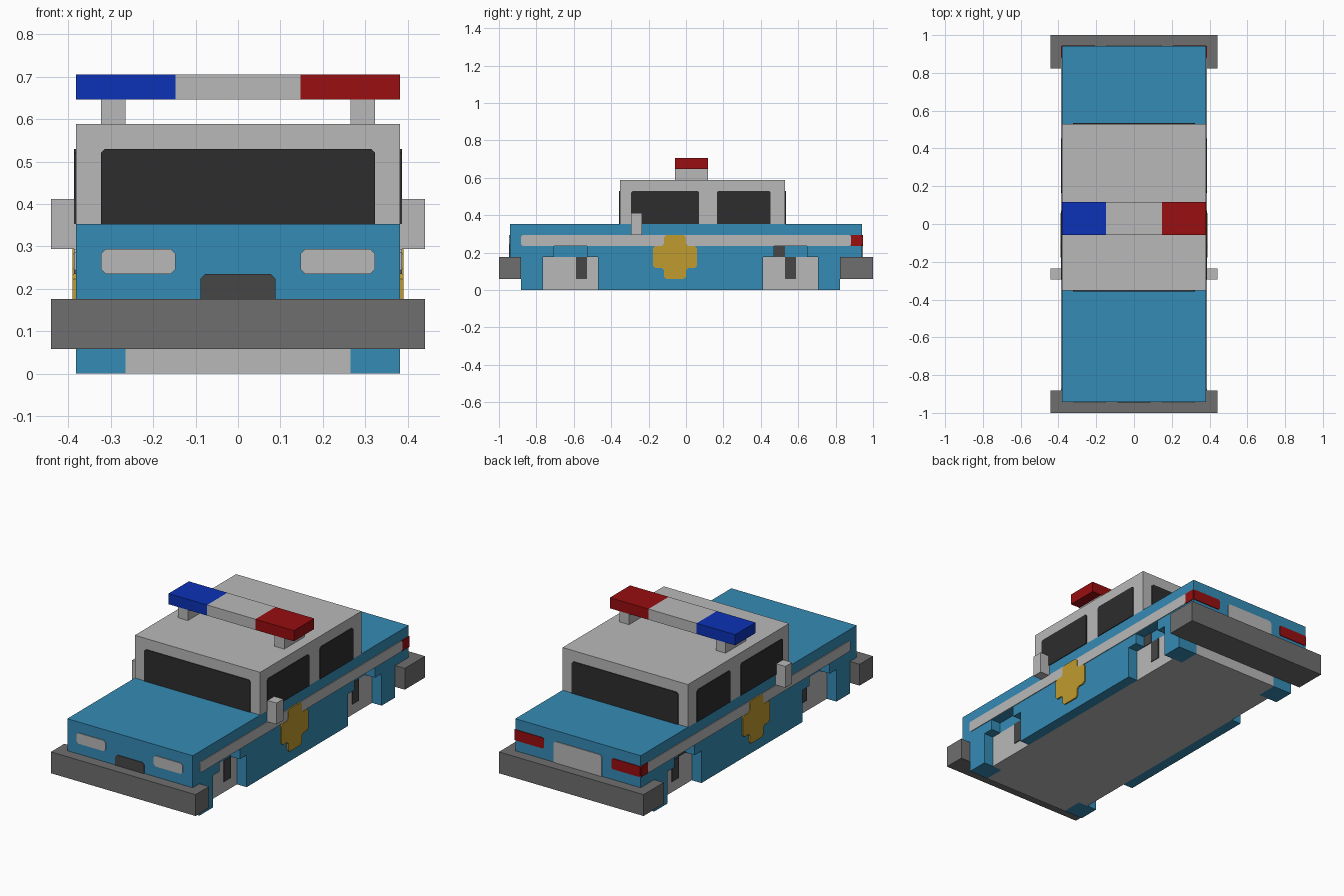
import bpy, bmesh

if "Cube" in bpy.data.objects:
    bpy.data.objects.remove(bpy.data.objects["Cube"], do_unlink=True)

U = 2 / 34        # one grid cell; all sizes below are in cells
T = 0.07          # thickness of painted plates


def material(name, rgb):
    lin = [((c / 255 + 0.055) / 1.055) ** 2.4 if c > 10 else c / 255 / 12.92 for c in rgb]
    m = bpy.data.materials.new(name)
    m.use_nodes = True
    m.diffuse_color = (*lin, 1)
    m.node_tree.nodes["Principled BSDF"].inputs["Base Color"].default_value = (*lin, 1)
    return m


BLUE = material("body blue", (53, 139, 181))
GREY = material("light grey", (185, 185, 185))
BUMPER = material("bumper grey", (110, 110, 110))
GLASS = material("dark glass", (45, 45, 45))
DARK = material("dark grey", (70, 70, 70))
RED = material("lamp red", (152, 14, 16))
LAMP = material("lamp blue", (12, 50, 182))
GOLD = material("badge gold", (191, 155, 45))


def prism(name, mat, axis, pts, lo, hi):
    """Extrude a 2D outline along x (outline in y, z) or y (outline in x, z)."""
    bm = bmesh.new()
    place = (lambda a, b, d: (d, a, b)) if axis == "x" else (lambda a, b, d: (a, d, b))
    face = bm.faces.new([bm.verts.new(place(a * U, b * U, lo * U)) for a, b in pts])
    ext = bmesh.ops.extrude_face_region(bm, geom=[face])
    moved = [v for v in ext["geom"] if isinstance(v, bmesh.types.BMVert)]
    bmesh.ops.translate(bm, verts=moved, vec=place(0, 0, (hi - lo) * U))
    bmesh.ops.recalc_face_normals(bm, faces=bm.faces[:])
    mesh = bpy.data.meshes.new(name)
    bm.to_mesh(mesh)
    bm.free()
    mesh.materials.append(mat)
    ob = bpy.data.objects.new(name, mesh)
    bpy.context.collection.objects.link(ob)
    return ob


def rect(a0, a1, b0, b1, low=0, high=0):
    """Rectangle outline with chamfers on the lower and upper corners."""
    pts = [(a0 + low, b0), (a1 - low, b0)]
    if low:
        pts.append((a1, b0 + low))
    pts.append((a1, b1 - high))
    if high:
        pts += [(a1 - high, b1), (a0 + high, b1)]
    pts.append((a0, b1 - high))
    if not high:
        pts[-2:] = [(a1, b1), (a0, b1)]
    if low:
        pts.append((a0, b0 + low))
    return pts


def box(name, mat, x, y, z):
    return prism(name, mat, "y", rect(*x, *z), *y)


def sides(name, mat, pts, lo, hi):
    """The same outline on the left (+x) and right (-x) side."""
    prism("left_" + name, mat, "x", pts, lo, hi)
    prism("right_" + name, mat, "x", pts, -hi, -lo)


# Chassis: wheel-well walls and the narrower ends
box("chassis", GREY, (-5.5, 5.5), (-13, 12), (0, 3))
box("chassis_front", GREY, (-4.5, 4.5), (-15, -13), (0, 3))
box("chassis_rear", GREY, (-4.5, 4.5), (12, 14), (0, 3))

# Body core and side panels with stepped wheel arches
box("body_core", BLUE, (-5.5, 5.5), (-16, 16), (3, 6))
outline = [(-16, 6), (-16, 3), (-15, 3), (-15, 0), (-13, 0), (-13, 3), (-12, 3), (-12, 4),
           (-9, 4), (-9, 3), (-8, 3), (-8, 0), (7, 0), (7, 3), (8, 3), (8, 4),
           (11, 4), (11, 3), (12, 3), (12, 0), (14, 0), (14, 3), (16, 3), (16, 6)]
sides("side_panel", BLUE, outline, 5.5, 6.5)
sides("front_corner", BLUE, rect(-15, -13, 0, 3), 4.5, 5.5)
sides("rear_corner", BLUE, rect(12, 14, 0, 3), 4.5, 5.5)

# Dark wheel details inside the wells
sides("front_wheel_detail", DARK, rect(-10, -9, 1, 3), 5.5, 5.5 + T)
sides("rear_wheel_detail", DARK, rect(9, 10, 1, 3), 5.5, 5.5 + T)
sides("rear_arch_detail", DARK, rect(8, 9, 3, 4), 5.5, 5.5 + T)

# Bumpers
box("front_bumper", BUMPER, (-7.5, 7.5), (-17, -15), (1, 3))
box("rear_bumper", BUMPER, (-7.5, 7.5), (14, 17), (1, 3))

# Cabin, windows and mirrors
box("cabin", GREY, (-6.5, 6.5), (-6, 9), (6, 10))
screen = rect(-5.5, 5.5, 6, 9, 0, 0.15)
prism("windscreen", GLASS, "y", screen, -6 - T, -6)
prism("rear_window", GLASS, "y", screen, 9, 9 + T)
sides("front_window", GLASS, rect(-5, 2 - 0.8, 6, 9, 0, 0.15), 6.5, 6.5 + T)
sides("back_window", GLASS, rect(3 - 0.2, 8 - 0.3, 6, 9, 0, 0.15), 6.5, 6.5 + T)
sides("mirror", GREY, rect(-5, -4, 5, 7), 6.5, 7.5)

# Side stripe and badge
sides("stripe", GREY, rect(-15, 15, 4, 5, 0.15, 0.15), 6.5, 6.5 + T)
c = 0.2
badge = [(-2 + c, 5), (-c, 5), (0, 5 - c), (0, 4.2), (c, 4), (1 - c, 4), (1, 4 - c), (1, 2.2),
         (1 - c, 2), (c, 2), (0, 1.8), (0, 1 + c), (-c, 1), (-2 + c, 1), (-2, 1 + c), (-2, 1.8),
         (-2 - c, 2), (-3 + c, 2), (-3, 2.2), (-3, 4 - c), (-3 + c, 4), (-2 - c, 4),
         (-2, 4.2), (-2, 5 - c)]
sides("badge", GOLD, badge, 6.5, 6.5 + 1.8 * T)

# Front face: headlights and grille
for side, s in (("left", 1), ("right", -1)):
    a, b = sorted((2.5 * s, 5.5 * s))
    prism(side + "_headlight", GREY, "y", rect(a, b, 4, 5, 0.2, 0.2), -16 - T, -16)
    # Tail lamps wrap onto the sides
    a, b = sorted((3.5 * s, 6.5 * s))
    prism(side + "_tail_lamp", RED, "y", rect(a, b, 4, 5, 0.12, 0.12), 16, 16 + T)
prism("grille", DARK, "y", rect(-1.5, 1.5, 3, 4, 0, 0.2), -16 - T, -16)
sides("tail_lamp_side", RED, rect(15, 16, 4, 5), 6.5, 6.5 + T)
prism("rear_plate", GREY, "y", rect(-2.5, 2.5, 3, 5, 0, 0.2), 16, 16 + T)

# Roof light bar on two posts
sides("light_post", GREY, rect(-1, 2, 10, 11), 4.5, 5.5)
box("light_bar_centre", GREY, (-2.5, 2.5), (-1, 2), (11, 12))
box("light_bar_red", RED, (2.5, 6.5), (-1, 2), (11, 12))
box("light_bar_blue", LAMP, (-6.5, -2.5), (-1, 2), (11, 12))
